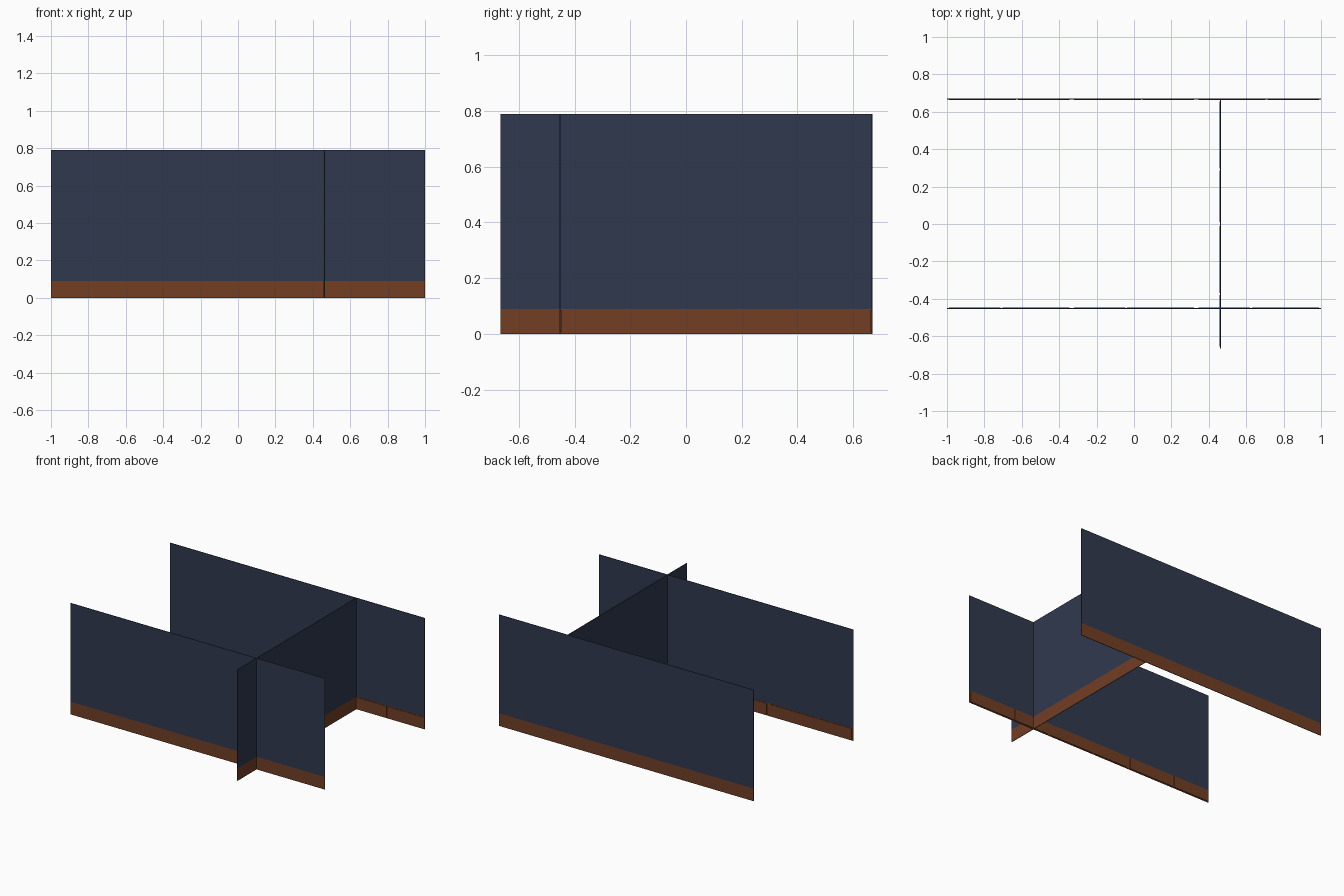
import bpy, bmesh
from mathutils import Matrix, Vector
from math import radians

if "Cube" in bpy.data.objects:
    bpy.data.objects.remove(bpy.data.objects["Cube"])


def material(name, rgb):
    def lin(c):
        c /= 255
        return c / 12.92 if c <= 0.04045 else ((c + 0.055) / 1.055) ** 2.4
    m = bpy.data.materials.new(name)
    m.diffuse_color = (*[lin(c) for c in rgb], 1)
    m.use_nodes = True
    m.node_tree.nodes["Principled BSDF"].inputs["Base Color"].default_value = m.diffuse_color
    return m


BLUE = material("slate blue paint", (48, 57, 78))
BROWN = material("brown wood", (114, 62, 37))

HEIGHT, SKIRT = 0.79, 0.09
THICK, BOARD = 0.004, 0.003
TILE = 2 / 3


def add_box(bm, x0, x1, y0, y1, z0, z1):
    mat = Matrix.LocRotScale(Vector(((x0 + x1) / 2, (y0 + y1) / 2, (z0 + z1) / 2)),
                             None, Vector((x1 - x0, y1 - y0, z1 - z0)))
    bmesh.ops.create_cube(bm, size=1, matrix=mat)


def finish(bm, name, mat, place):
    bm.transform(place)
    me = bpy.data.meshes.new(name)
    bm.to_mesh(me)
    bm.free()
    me.materials.append(mat)
    bpy.context.collection.objects.link(bpy.data.objects.new(name, me))


def wall(name, tiles, place):
    """Wall along local x; plain outer face at y=0, skirting boards on the +y face."""
    half = tiles * TILE / 2
    # painted panel above the skirting
    bm = bmesh.new()
    add_box(bm, -half, half, 0, THICK, SKIRT, HEIGHT)
    finish(bm, name + "_panel", BLUE, place)
    # skirting backing strip
    bm = bmesh.new()
    add_box(bm, -half, half, 0, THICK, 0, SKIRT)
    finish(bm, name + "_skirting", BROWN, place)
    # two unequal boards per tile, with narrow joints
    bm = bmesh.new()
    for i in range(tiles):
        s = -half + i * TILE
        for a, b in ((0.012, 0.287), (0.297, 0.655)):
            add_box(bm, s + a, s + b, THICK, THICK + BOARD, 0.006, SKIRT - 0.004)
    finish(bm, name + "_boards", BROWN, place)


wall("front_wall", 3, Matrix.Translation((0, -0.454, 0)))
wall("back_wall", 3, Matrix.Translation((0, 0.67, 0)) @ Matrix.Rotation(radians(180), 4, 'Z'))
wall("cross_wall", 2, Matrix.Translation((0.464, 0, 0)) @ Matrix.Rotation(radians(90), 4, 'Z'))
